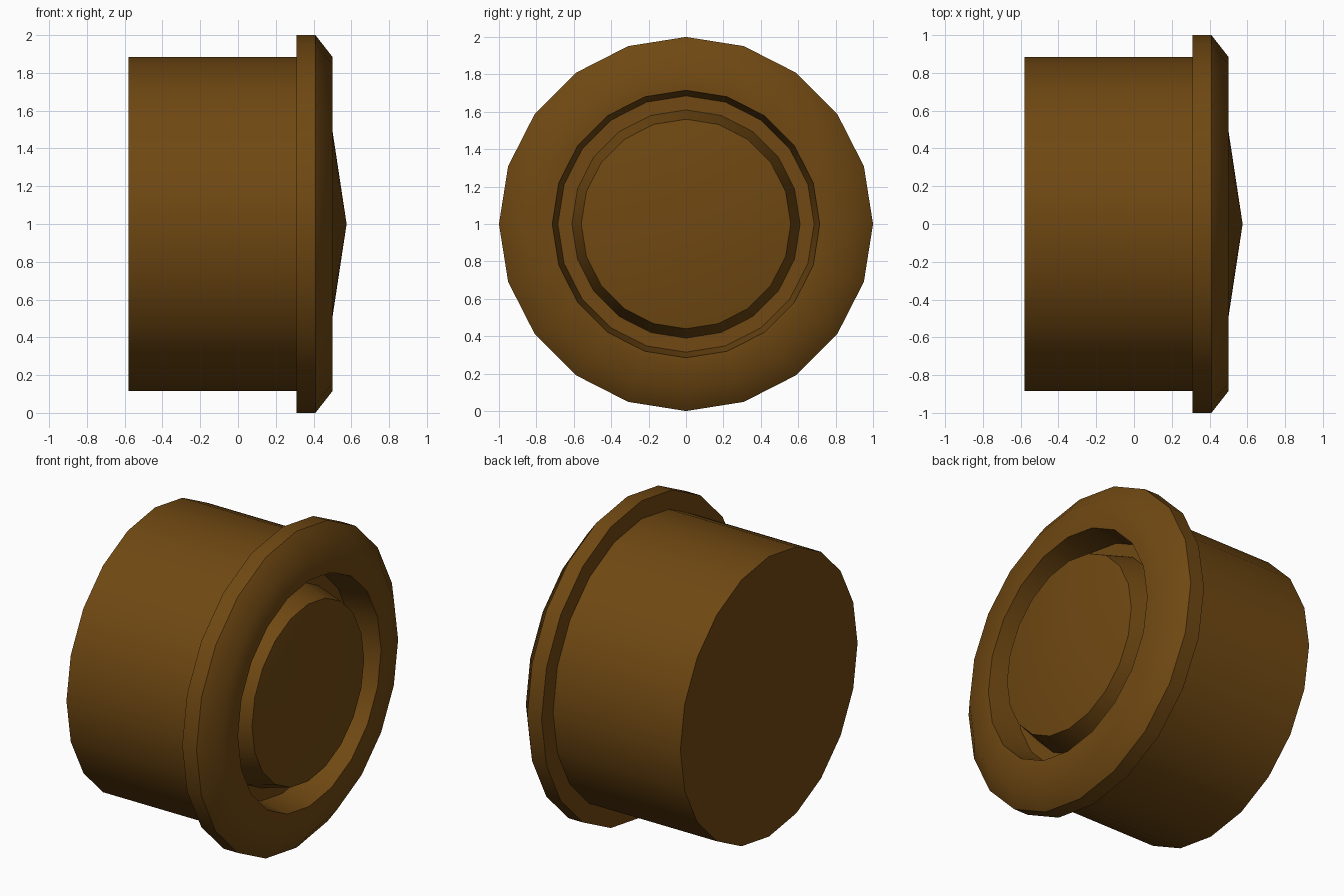
import bpy, bmesh, math

if "Cube" in bpy.data.objects:
    bpy.data.objects.remove(bpy.data.objects["Cube"])

SIDES = 20


def lathe(name, profile, mat):
    """Revolve (x, radius) points around the horizontal x axis at z = 1."""
    bm = bmesh.new()
    rings = []
    for x, r in profile:
        if r == 0:
            rings.append([bm.verts.new((x, 0, 1))])
        else:
            angles = [2 * math.pi * i / SIDES for i in range(SIDES)]
            rings.append([bm.verts.new((x, r * math.sin(a), 1 + r * math.cos(a)))
                          for a in angles])
    for a, b in zip(rings, rings[1:]):
        for i in range(SIDES):
            j = (i + 1) % SIDES
            if len(b) == 1:
                bm.faces.new((a[i], a[j], b[0]))
            else:
                bm.faces.new((a[i], a[j], b[j], b[i]))
    bm.faces.new(rings[0])
    bmesh.ops.recalc_face_normals(bm, faces=bm.faces)
    mesh = bpy.data.meshes.new(name)
    bm.to_mesh(mesh)
    bm.free()
    mesh.materials.append(mat)
    obj = bpy.data.objects.new(name, mesh)
    bpy.context.collection.objects.link(obj)
    bpy.ops.object.select_all(action='DESELECT')
    obj.select_set(True)
    bpy.context.view_layer.objects.active = obj
    bpy.ops.object.shade_smooth_by_angle(angle=math.radians(40))
    return obj


brown = bpy.data.materials.new("brown")
brown.diffuse_color = (0.16, 0.065, 0.006, 1)
brown.use_nodes = True
brown.node_tree.nodes["Principled BSDF"].inputs["Base Color"].default_value = brown.diffuse_color

lathe("flanged_plug", [
    (-0.58, 0.885), (0.31, 0.885),                 # barrel
    (0.31, 1.0), (0.41, 1.0), (0.50, 0.885),       # flange with chamfer
    (0.50, 0.715), (0.31, 0.685),                  # groove outer wall
    (0.31, 0.61), (0.49, 0.56),                    # groove floor and inner wall
    (0.575, 0.0),                                  # shallow conical cap
], brown)
